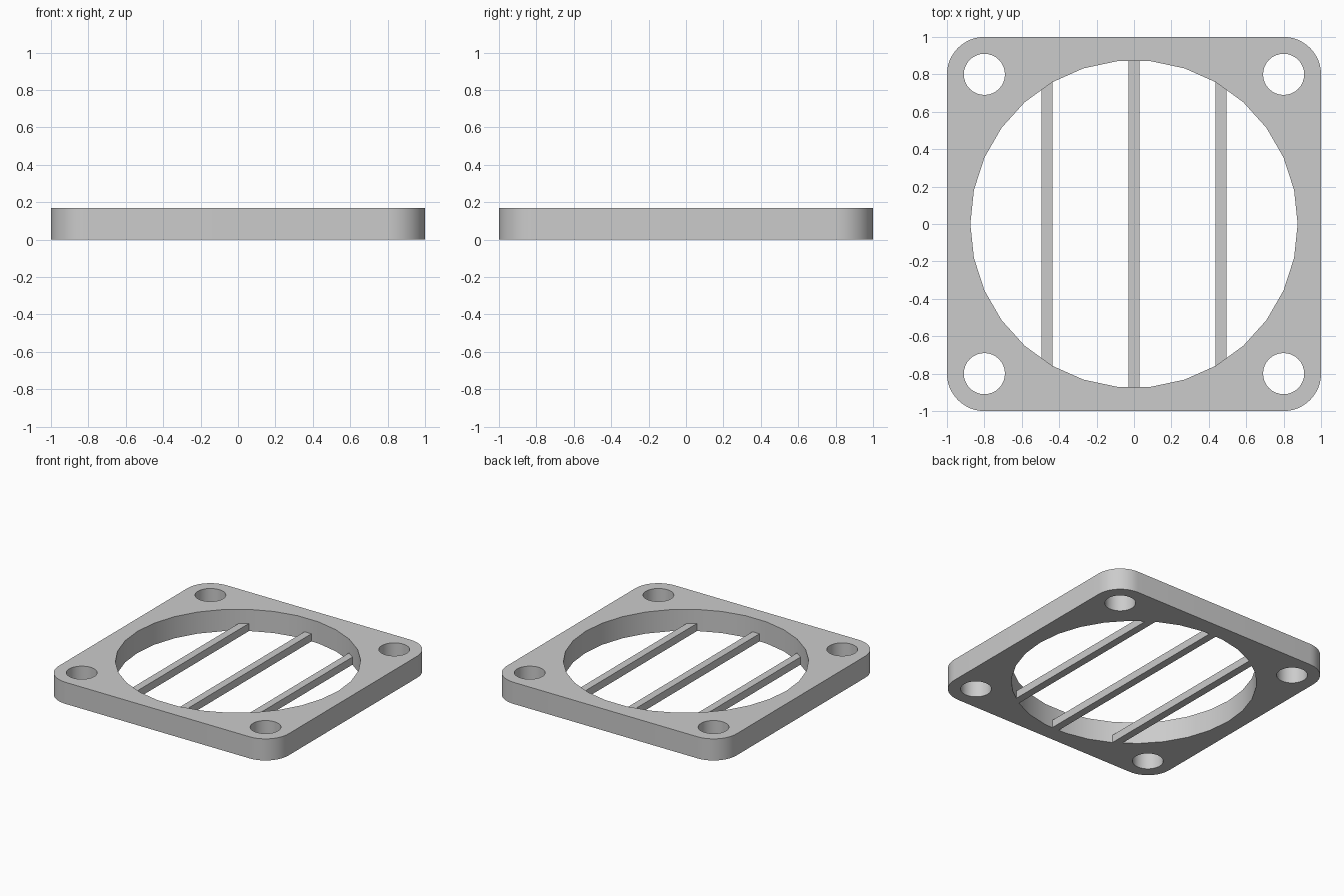
import bpy
import bmesh
from math import cos, sin, pi, sqrt
from mathutils import Vector

if "Cube" in bpy.data.objects:
    bpy.data.objects.remove(bpy.data.objects["Cube"])

THICKNESS = 0.17
CORNER = 0.2
HOLE_RADIUS = 0.875
BAR = 0.06

grey = bpy.data.materials.new("plain_grey")
grey.use_nodes = True
grey.diffuse_color = (0.6, 0.6, 0.6, 1)
grey.node_tree.nodes["Principled BSDF"].inputs["Base Color"].default_value = (0.6, 0.6, 0.6, 1)


def add_object(name, bm):
    mesh = bpy.data.meshes.new(name)
    bm.to_mesh(mesh)
    bm.free()
    mesh.materials.append(grey)
    obj = bpy.data.objects.new(name, mesh)
    bpy.context.collection.objects.link(obj)
    return obj


def arc(cx, cy, radius, start, sweep, steps):
    return [Vector((cx + radius * cos(start + sweep * i / steps),
                    cy + radius * sin(start + sweep * i / steps), 0)) for i in range(steps)]


def add_loop(bm, points):
    verts = [bm.verts.new(p) for p in points]
    for a, b in zip(verts, verts[1:] + verts[:1]):
        bm.edges.new((a, b))


# Frame outline: rounded square with one large opening and four screw holes
corners = [(1, 1), (-1, 1), (-1, -1), (1, -1)]
inset = 1 - CORNER
outline = []
for i, (sx, sy) in enumerate(corners):
    start = i * pi / 2
    outline += arc(sx * inset, sy * inset, CORNER, start, pi / 2, 12)
    end = start + pi / 2
    outline.append(Vector((sx * inset + CORNER * cos(end), sy * inset + CORNER * sin(end), 0)))

bm = bmesh.new()
add_loop(bm, outline)
add_loop(bm, arc(0, 0, HOLE_RADIUS, 0, 2 * pi, 30))
for sx, sy in corners:
    add_loop(bm, arc(sx * inset, sy * inset, 0.11, 0, 2 * pi, 32))
bmesh.ops.triangle_fill(bm, edges=bm.edges[:], use_beauty=True, normal=(0, 0, 1))
bm.normal_update()
for face in bm.faces:
    if face.normal.z < 0:
        face.normal_flip()
frame = add_object("frame", bm)

# Frame thickness
solid = frame.modifiers.new("thickness", 'SOLIDIFY')
solid.thickness = THICKNESS
solid.offset = 1
bpy.ops.object.select_all(action='DESELECT')
frame.select_set(True)
bpy.context.view_layer.objects.active = frame
bpy.ops.object.modifier_apply(modifier=solid.name)
bpy.ops.object.shade_smooth_by_angle(angle=pi / 6)

# Guard bars across the opening, flush with the underside
for name, x in (("right_bar", -0.465), ("middle_bar", 0), ("left_bar", 0.465)):
    inner = max(abs(x) - BAR / 2, 0)
    length = 2 * sqrt(HOLE_RADIUS ** 2 - inner ** 2) + 0.01
    bm = bmesh.new()
    bmesh.ops.create_cube(bm, size=1)
    bmesh.ops.scale(bm, vec=(BAR, length, BAR), verts=bm.verts)
    bmesh.ops.translate(bm, vec=(x, 0, BAR / 2), verts=bm.verts)
    add_object(name, bm)
